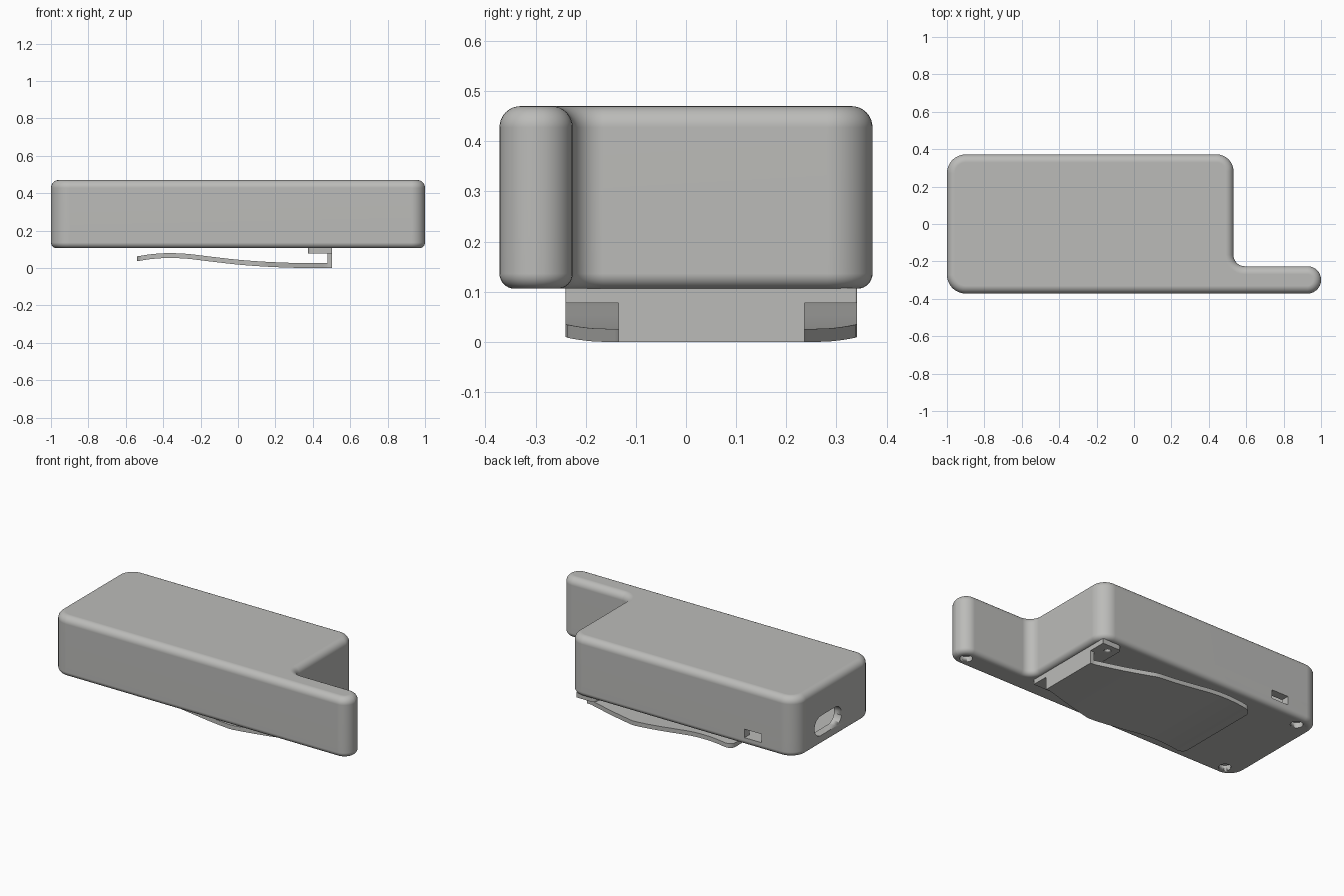
import bpy, bmesh, math

if "Cube" in bpy.data.objects:
    bpy.data.objects.remove(bpy.data.objects["Cube"])

grey = bpy.data.materials.new("warm grey plastic")
grey.diffuse_color = (0.5, 0.5, 0.485, 1)
grey.use_nodes = True
grey.node_tree.nodes["Principled BSDF"].inputs["Base Color"].default_value = grey.diffuse_color


def make(name, bm, smooth=True):
    bmesh.ops.recalc_face_normals(bm, faces=bm.faces)
    me = bpy.data.meshes.new(name)
    bm.to_mesh(me)
    bm.free()
    ob = bpy.data.objects.new(name, me)
    bpy.context.collection.objects.link(ob)
    me.materials.append(grey)
    if smooth:
        bpy.ops.object.select_all(action='DESELECT')
        bpy.context.view_layer.objects.active = ob
        ob.select_set(True)
        bpy.ops.object.shade_smooth_by_angle(angle=math.radians(30))
    return ob


def outline(corners, inset=0.0, seg=8):
    """Rounded axis-aligned polygon (counter-clockwise), shrunk by inset."""
    pts, n = [], len(corners)
    for i, (x, y, r) in enumerate(corners):
        px, py, _ = corners[i - 1]
        nx, ny, _ = corners[(i + 1) % n]
        d1 = (math.copysign(1, x - px) if abs(x - px) > 1e-6 else 0,
              math.copysign(1, y - py) if abs(y - py) > 1e-6 else 0)
        d2 = (math.copysign(1, nx - x) if abs(nx - x) > 1e-6 else 0,
              math.copysign(1, ny - y) if abs(ny - y) > 1e-6 else 0)
        turn = d1[0] * d2[1] - d1[1] * d2[0]          # +1 convex, -1 concave
        cx, cy = x + r * (d2[0] - d1[0]), y + r * (d2[1] - d1[1])
        rad = r - inset * turn
        for k in range(seg + 1):
            a = math.pi / 2 * k / seg
            pts.append((cx + rad * (d1[0] * math.sin(a) - d2[0] * math.cos(a)),
                        cy + rad * (d1[1] * math.sin(a) - d2[1] * math.cos(a))))
    return pts


def loft(rings):
    bm = bmesh.new()
    loops = [[bm.verts.new(p) for p in ring] for ring in rings]
    for a, b in zip(loops, loops[1:]):
        for i in range(len(a)):
            j = (i + 1) % len(a)
            bm.faces.new((a[i], a[j], b[j], b[i]))
    bm.faces.new(loops[0][::-1])
    bm.faces.new(loops[-1])
    return bm


def slab(corners, layers):
    return loft([[(x, y, z) for x, y in outline(corners, ins)] for ins, z in layers])


def add_box(bm, x0, x1, y0, y1, z0, z1):
    vs = bmesh.ops.create_cube(bm, size=1)["verts"]
    for v in vs:
        v.co = ((x0 + x1) / 2 + v.co.x * (x1 - x0), (y0 + y1) / 2 + v.co.y * (y1 - y0),
                (z0 + z1) / 2 + v.co.z * (z1 - z0))


def box(name, *dims):
    bm = bmesh.new()
    add_box(bm, *dims)
    return make(name, bm, False)


def cylinder(name, x, y, z0, z1, r):
    n = 24
    ring = [(x + r * math.cos(t * math.tau / n), y + r * math.sin(t * math.tau / n)) for t in range(n)]
    return make(name, loft([[(a, b, z) for a, b in ring] for z in (z0, z1)]), True)


def cut(ob, *cutters):
    for c in cutters:
        c.hide_render = True
        c.hide_viewport = True
        m = ob.modifiers.new("cut", 'BOOLEAN')
        m.operation, m.solver, m.object = 'DIFFERENCE', 'EXACT', c


def tidy(ob):
    ob.modifiers.new("even shading", 'WEIGHTED_NORMAL').keep_sharp = True


# case: L-shaped footprint split into two halves
L = [(-1, -0.372, 0.1), (1, -0.372, 0.072), (1, -0.226, 0.072),
     (0.532, -0.226, 0.06), (0.532, 0.372, 0.09), (-1, 0.372, 0.1)]
Z0, SEAM, Z1, RB, RT, N = 0.106, 0.211, 0.47, 0.03, 0.042, 8
arc = [math.pi / 2 * k / N for k in range(N + 1)]
lower = make("lower_case", slab(L, [(RB * (1 - math.sin(a)), Z0 + RB * (1 - math.cos(a))) for a in arc]
                                + [(0, SEAM)]))
upper = make("upper_case", slab(L, [(0, SEAM)] + [(RT * (1 - math.cos(a)), Z1 - RT * (1 - math.sin(a)))
                                                  for a in arc]))

# hollow inside, cable slot on the left end, small port on the back
cavity = box("cavity_cutter", -0.95, 0.48, -0.322, 0.322, 0.15, 0.43)
port = box("port_cutter", -0.768, -0.655, 0.3, 0.45, 0.152, 0.204)
R, SY, SZ = 0.06, 0.06, 0.225
stadium = []
for k in range(33):
    side = 1 if k <= 16 else -1
    a = -math.pi / 2 + math.pi * (k if k <= 16 else k - 1) / 16
    stadium.append((SY + side * 0.07 + R * math.cos(a), SZ + R * math.sin(a)))
slot = make("slot_cutter", loft([[(x, y, z) for y, z in stadium] for x in (-1.1, -0.9)]))
screws = [cylinder("screw_cutter", x, y, 0.05, 0.138, 0.035)
          for x, y in ((-0.89, -0.3), (-0.89, 0.3), (0.928, -0.299))]
cut(lower, cavity, port, slot, *screws)
cut(upper, cavity, slot)
tidy(lower)
tidy(upper)

# clip mounting plate with two screw holes
plate = make("clip_plate", slab([(0.375, -0.24, 0.02), (0.503, -0.24, 0.004), (0.503, 0.341, 0.004),
                                 (0.375, 0.341, 0.02)], [(0, 0.077), (0, 0.107)]))
cut(plate, *[cylinder("plate_hole_cutter", 0.43, y, 0.05, 0.1, 0.02) for y in (-0.19, 0.29)])
tidy(plate)

# clip wall joining plate and tongue
box("clip_wall", 0.478, 0.503, -0.135, 0.236, 0.0, 0.078)

# springy tongue: wavy profile, widening away from the wall, rounded tip
KEYS = [(-0.54, 0.036), (-0.46, 0.048), (-0.38, 0.053), (-0.28, 0.05), (-0.15, 0.035),
        (0.0, 0.018), (0.15, 0.007), (0.3, 0.001), (0.42, 0.0), (0.503, 0.0)]


def height(x):
    for i in range(len(KEYS) - 1):
        if x <= KEYS[i + 1][0] + 1e-9:
            break
    slope = lambda j: ((KEYS[min(j + 1, len(KEYS) - 1)][1] - KEYS[max(j - 1, 0)][1]) /
                       (KEYS[min(j + 1, len(KEYS) - 1)][0] - KEYS[max(j - 1, 0)][0]))
    (xa, za), (xb, zb) = KEYS[i], KEYS[i + 1]
    h = xb - xa
    t = (x - xa) / h
    return max(0.0, (2*t**3 - 3*t**2 + 1) * za + (t**3 - 2*t**2 + t) * h * slope(i)
               + (3*t**2 - 2*t**3) * zb + (t**3 - t**2) * h * slope(i + 1))


def half_width(x):
    w = 0.1855 + 0.105 * min(1, max(0, (0.478 - x) / 0.36))
    d = x + 0.54
    return w - (0.045 - math.sqrt(0.045**2 - (0.045 - d)**2) if d < 0.045 else 0)


stations = [-0.54 + 0.045 * (1 - math.cos(a)) for a in arc]
stations += [-0.495 + 0.998 * k / 40 for k in range(1, 41)]
make("clip_tongue", loft([[(x, 0.0505 + s * half_width(x), height(x) + t)
                           for s, t in ((-1, 0), (1, 0), (1, 0.026), (-1, 0.026))] for x in stations]))
